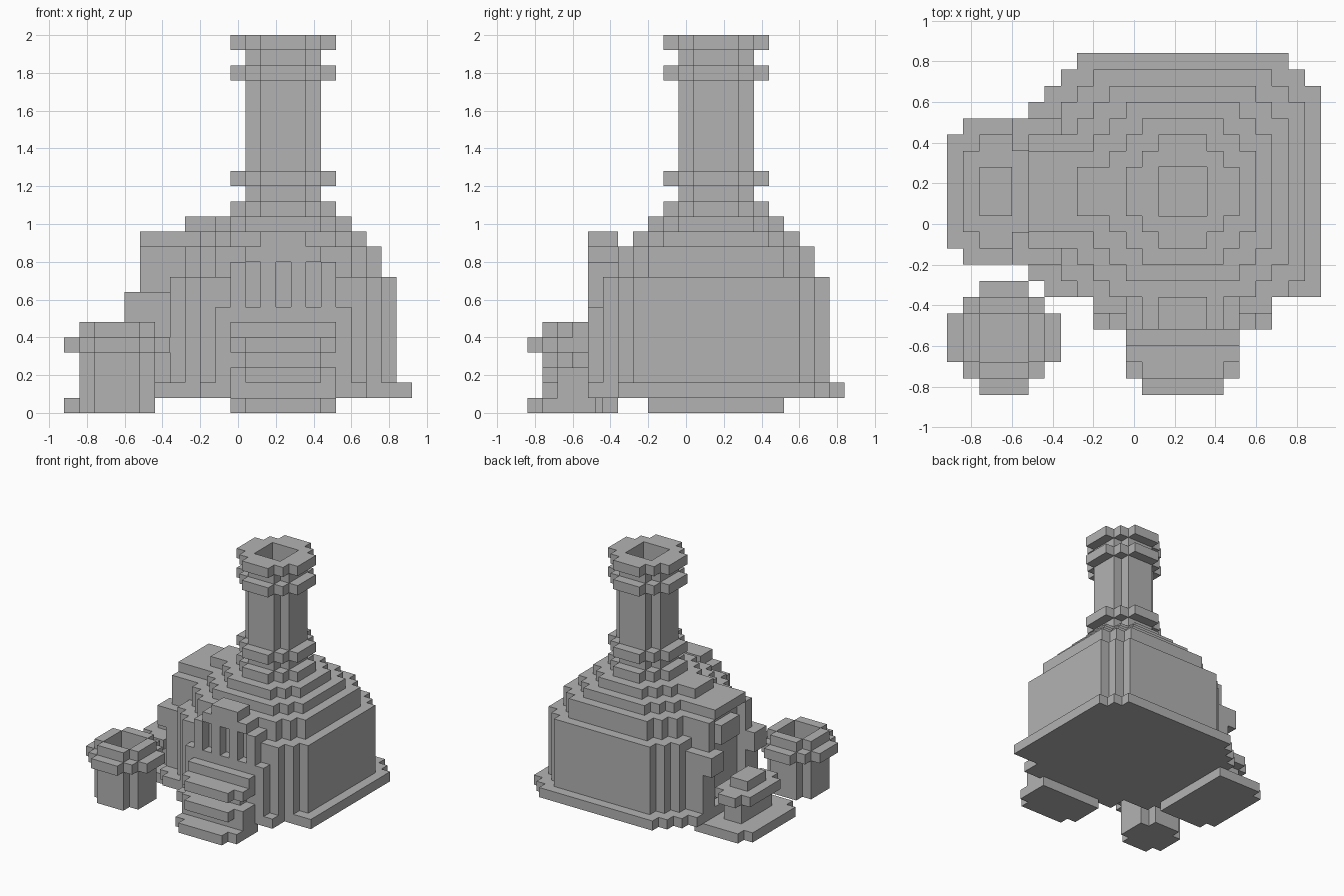
import bpy
import bmesh
from mathutils import Vector

if "Cube" in bpy.data.objects:
    bpy.data.objects.remove(bpy.data.objects["Cube"], do_unlink=True)

U = 0.08                                # edge of one building block
ORIGIN = Vector((-0.92, -0.84, 0.0))
DOME = (14.5, 12.5)                     # plan centres, in blocks
POT = (3.5, 3.5)

stone = bpy.data.materials.new("grey stone")
stone.use_nodes = True
grey = (0.45, 0.45, 0.45, 1.0)
stone.diffuse_color = grey
stone.node_tree.nodes["Principled BSDF"].inputs["Base Color"].default_value = grey


def prism(name, outline, low, high):
    """Upright prism over a plan outline, all in block units."""
    bm = bmesh.new()
    base = [bm.verts.new(ORIGIN + U * Vector((x, y, low))) for x, y in outline]
    face = bm.faces.new(base)
    top = bmesh.ops.extrude_face_region(bm, geom=[face])["geom"]
    verts = [v for v in top if isinstance(v, bmesh.types.BMVert)]
    bmesh.ops.translate(bm, verts=verts, vec=(0, 0, U * (high - low)))
    bmesh.ops.recalc_face_normals(bm, faces=bm.faces)
    mesh = bpy.data.meshes.new(name)
    bm.to_mesh(mesh)
    bm.free()
    mesh.materials.append(stone)
    obj = bpy.data.objects.new(name, mesh)
    bpy.context.collection.objects.link(obj)
    return obj


def block(name, x, y, z):
    """Box given by its (start, end) in each direction."""
    return prism(name, [(x[0], y[0]), (x[1], y[0]), (x[1], y[1]), (x[0], y[1])], *z)


def disc(name, centre, r, steps, low, high):
    """Square layer of half-width r whose corners are cut in steps."""
    corner = [(r, r - steps)]
    for s in range(steps):
        x, y = r - s - 1, r - steps + s
        corner += [(x, y), (x, y + 1)]
    points = []
    for turn in range(4):
        points += corner
        corner = [(-y, x) for x, y in corner]
    return prism(name, [(centre[0] + x, centre[1] + y) for x, y in points], low, high)


def hollow(obj, cutter):
    mod = obj.modifiers.new("hollow", "BOOLEAN")
    mod.operation = "DIFFERENCE"
    mod.solver = "EXACT"
    mod.object = cutter


def around(centre, half):
    return (centre - half, centre + half)


cx, cy = DOME

# Stepped dome: (half-width, bottom, top)
for n, (r, low, high) in enumerate([(7.5, 1, 9), (6.5, 9, 11), (5.5, 11, 12), (4.5, 12, 13)]):
    disc(f"dome_layer_{n}", DOME, r, 2, low, high)

# Base plate, open at the front
prism("base_plate", [(5, 7), (6, 7), (6, 6), (23, 6), (23, 19), (22, 19), (22, 20), (21, 20),
                     (21, 21), (8, 21), (8, 20), (7, 20), (7, 19), (6, 19), (6, 18), (5, 18)], 1, 2)
block("front_base_edge", around(cx, 5.5), (4, 6), (1, 2))

# Chimney with four collars
shaft = disc("chimney_shaft", DOME, 2.5, 1, 13, 25)
flue = block("flue_cutter", around(cx, 1.5), around(cy, 1.5), (14, 27))
hollow(shaft, flue)
for n, low in enumerate((13, 15, 22, 24)):
    collar = disc(f"chimney_collar_{n}", DOME, 3.5, 2, low, low + 1)
    if low > 13:
        hollow(collar, flue)

# Front furnace wall with barred window and stepped arch
block("furnace_wall", around(cx, 3.5), (4, 6), (1, 7))
block("furnace_flank", around(cx, 4.5), (4, 6), (1, 7))
for x in (11, 13, 15, 17):
    block("window_bar", (x, x + 1), (4, 5), (7, 10))
block("window_back", around(cx, 3.5), (5, 7), (7, 10))
block("arch_lower", around(cx, 2.5), (4, 7), (10, 11))
block("arch_top", around(cx, 1.5), (4, 6), (11, 12))

# Ledges in front of the furnace: (half-width, front edge, bottom)
ledges = [(2.5, 0, 0), (3.5, 1, 0), (3.5, 2, 1), (2.5, 1, 2), (3.5, 2, 2),
          (2.5, 3, 3), (2.5, 1, 4), (3.5, 2, 4), (3.5, 3, 5)]
for half, front, low in ledges:
    block("furnace_ledge", around(cx, half), (front, 4.5), (low, low + 1))

# Side wing with roof, shoulders and keystone
block("wing_wall", (6, 9), around(cy, 4.5), (1, 8))
block("wing_upper_wall", (6, 10), around(cy, 3.5), (8, 11))
block("wing_roof", (5, 11), around(cy, 2.5), (11, 12))
block("wing_ridge", (8, 11), around(cy, 1.5), (12, 13))
block("wing_keystone", (5, 6), around(cy, 1.5), (8, 10))
for side in (-1, 1):
    block("wing_jamb", (5, 7), around(cy + side * 3, 0.5), (1, 11))
    block("wing_shoulder", (4, 6), around(cy + side * 3.5, 1), (6, 8))
    block("wing_buttress", (5, 7), around(cy + side * 4, 0.5), (1, 7))

# Side step with a round stand on it
block("side_step_edge", (0, 1), around(cy, 3.5), (0, 1))
block("side_step", (1, 6), around(cy, 4.5), (0, 1))
block("stand_column", (2, 4), around(cy, 2.5), (1, 3))
block("stand_table", (1, 5), around(cy, 2.5), (3, 4))
block("stand_table_sides", (2, 4), around(cy, 3.5), (3, 4))
block("stand_knob", (2, 4), around(cy, 1.5), (4, 5))

# Free-standing pot
pot_hole = block("pot_cutter", around(POT[0], 1.5), around(POT[1], 1.5), (2, 8))
hollow(disc("pot_body", POT, 2.5, 1, 0, 6), pot_hole)
hollow(disc("pot_rim", POT, 3.5, 2, 4, 5), pot_hole)

for cutter in (flue, pot_hole):
    cutter.hide_render = True
    cutter.hide_set(True)
